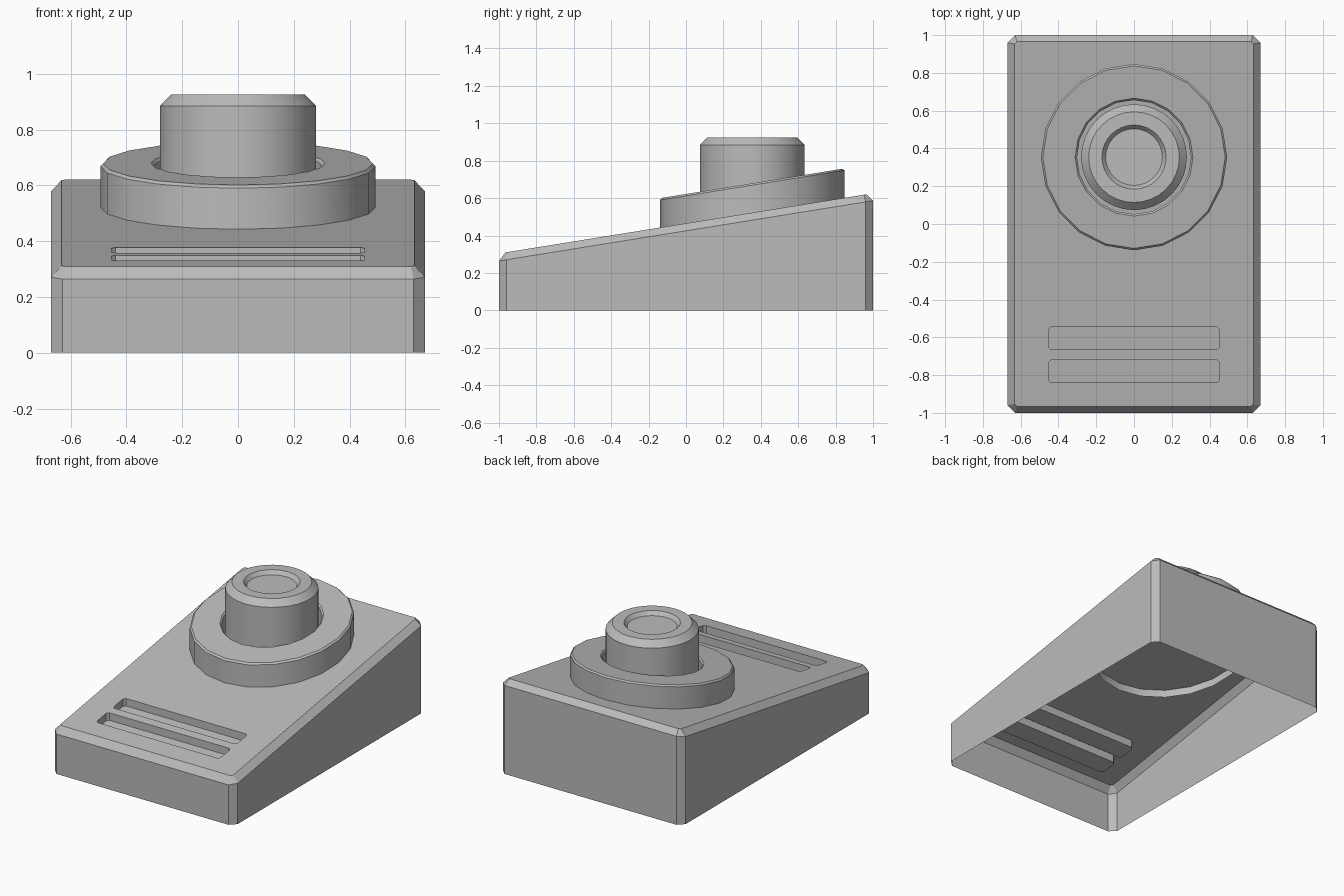
import bpy
import bmesh
import math

cube = bpy.data.objects.get("Cube")
if cube:
    bpy.data.objects.remove(cube, do_unlink=True)

SLOPE = 0.161
CENTRE_Y = 0.354


def deck_z(y):
    """Height of the sloping deck at a given depth."""
    return 0.465 + SLOPE * y


grey = bpy.data.materials.new("plain_grey")
grey.use_nodes = True
colour = (0.5, 0.5, 0.5, 1)
grey.diffuse_color = colour
grey.node_tree.nodes["Principled BSDF"].inputs["Base Color"].default_value = colour


def finish(bm, name):
    bmesh.ops.recalc_face_normals(bm, faces=bm.faces)
    mesh = bpy.data.meshes.new(name)
    bm.to_mesh(mesh)
    bm.free()
    mesh.materials.append(grey)
    obj = bpy.data.objects.new(name, mesh)
    bpy.context.collection.objects.link(obj)
    bpy.ops.object.select_all(action="DESELECT")
    obj.select_set(True)
    bpy.context.view_layer.objects.active = obj
    bpy.ops.object.shade_smooth_by_angle(angle=math.radians(30))
    return obj


def cut_rect(hx, hy, c, cy=0):
    """Outline of a rectangle with chamfered corners, counter-clockwise."""
    return [(x, cy + y) for x, y in (
        (hx, c - hy), (hx, hy - c), (hx - c, hy), (c - hx, hy),
        (-hx, hy - c), (-hx, c - hy), (c - hx, -hy), (hx - c, -hy))]


def add_loop(bm, outline, height):
    return [bm.verts.new((x, y, height(y))) for x, y in outline]


def bridge(bm, a, b):
    n = len(a)
    for i in range(n):
        bm.faces.new((a[i], a[(i + 1) % n], b[(i + 1) % n], b[i]))


def loop_edges(bm, loop):
    return [bm.edges.get((v, loop[i - 1])) for i, v in enumerate(loop)]


def turned(name, profile, sides, base_z, shear, cap):
    """Spin a (radius, height, shear amount) profile about the knob axis."""
    bm = bmesh.new()
    loops = []
    for r, z, tilt in profile:
        ring = []
        for i in range(sides):
            a = math.tau * i / sides
            x, y = r * math.cos(a), r * math.sin(a)
            ring.append(bm.verts.new((x, CENTRE_Y + y, base_z + z + shear * tilt * y)))
        loops.append(ring)
    for a, b in zip(loops, loops[1:]):
        bridge(bm, a, b)
    if cap:
        bm.faces.new(loops[-1])
    return finish(bm, name)


# Wedge housing: open underneath, chamfered edges, two sunken slots
bm = bmesh.new()
foot = add_loop(bm, cut_rect(0.67, 1.0, 0.04), lambda y: 0)
rim = add_loop(bm, cut_rect(0.67, 1.0, 0.04), lambda y: deck_z(y) - 0.04)
deck = add_loop(bm, cut_rect(0.632, 0.965, 0.012), deck_z)
bridge(bm, foot, rim)
bridge(bm, rim, deck)
deck_edges = loop_edges(bm, deck)
for slot_y in (-0.78, -0.605):
    outline = cut_rect(0.453, 0.06, 0.014, slot_y)
    lip = add_loop(bm, outline, deck_z)
    floor = add_loop(bm, outline, lambda y: deck_z(y) - 0.05)
    bridge(bm, lip, floor)
    bm.faces.new(floor)
    deck_edges += loop_edges(bm, lip)
bmesh.ops.triangle_fill(bm, edges=deck_edges, use_beauty=True)
finish(bm, "wedge_housing")

# Collar: tilted with the deck, sunk slightly through it
turned("collar", [(0.493, -0.05, 1), (0.493, 0.147, 1), (0.483, 0.157, 1),
                  (0.312, 0.157, 1), (0.302, 0.147, 1), (0.302, 0.0, 1)],
       20, deck_z(CENTRE_Y), SLOPE, False)

# Knob: upright, with a chamfered rim and a shallow dished top
base = deck_z(CENTRE_Y)
turned("knob", [(0.28, 0.0, 1), (0.28, 0.885 - base, 0), (0.24, 0.925 - base, 0),
                (0.17, 0.925 - base, 0), (0.15, 0.9 - base, 0)],
       32, base, SLOPE, True)
